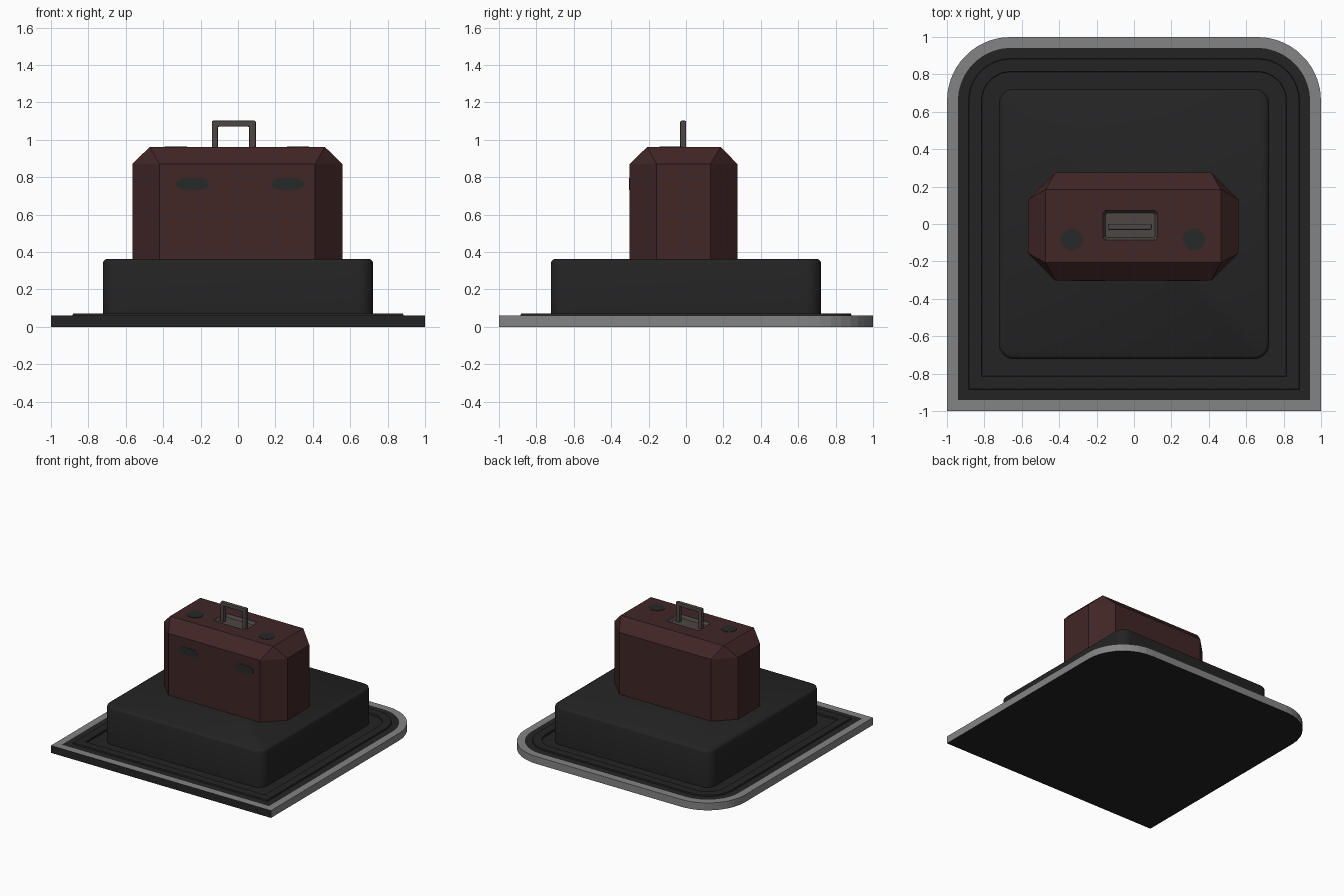
import bpy, bmesh, math

if "Cube" in bpy.data.objects:
    bpy.data.objects.remove(bpy.data.objects["Cube"])


def material(name, r, g, b):
    m = bpy.data.materials.new(name)
    m.diffuse_color = (r, g, b, 1)
    m.use_nodes = True
    m.node_tree.nodes["Principled BSDF"].inputs["Base Color"].default_value = m.diffuse_color
    return m


BLACK = material("soft_black", 0.017, 0.017, 0.017)
GREY = material("rim_grey", 0.23, 0.23, 0.23)
RED = material("dark_maroon", 0.052, 0.019, 0.019)
STEEL = material("warm_steel", 0.075, 0.062, 0.058)
SPOT = material("spot_charcoal", 0.020, 0.022, 0.022)


def loft(name, loops, mats, bands=None):
    """Skin a stack of equal-length loops; bands = material index of each band."""
    bm = bmesh.new()
    rings = [[bm.verts.new(p) for p in loop] for loop in loops]
    n = len(rings[0])
    bm.faces.new(rings[0][::-1])
    for b, (lo, hi) in enumerate(zip(rings, rings[1:])):
        for i in range(n):
            j = (i + 1) % n
            f = bm.faces.new((lo[i], lo[j], hi[j], hi[i]))
            f.material_index = bands[b] if bands else 0
    cap = bm.faces.new(rings[-1])
    cap.material_index = bands[-1] if bands else 0
    bmesh.ops.remove_doubles(bm, verts=bm.verts, dist=1e-5)
    bmesh.ops.recalc_face_normals(bm, faces=bm.faces)
    me = bpy.data.meshes.new(name)
    bm.to_mesh(me)
    bm.free()
    for m in mats:
        me.materials.append(m)
    ob = bpy.data.objects.new(name, me)
    bpy.context.collection.objects.link(ob)
    return ob


def smooth(ob, angle):
    bpy.ops.object.select_all(action='DESELECT')
    ob.select_set(True)
    bpy.context.view_layer.objects.active = ob
    bpy.ops.object.shade_smooth_by_angle(angle=math.radians(angle))


def rounded(h, z, back, front=0.0, seg=9):
    """Square of half size h with rounded back and front corners."""
    pts = []
    for sx, sy, r, a0 in ((1, 1, back, 0), (-1, 1, back, 90),
                          (-1, -1, front, 180), (1, -1, front, 270)):
        steps = seg if r > 0 else 0
        for k in range(steps + 1):
            a = math.radians(a0 + 90 * k / max(steps, 1))
            pts.append((sx * (h - r) + r * math.cos(a),
                        sy * (h - r) + r * math.sin(a), z))
    return pts


# Base plate with grey rim and raised inner ridge
base = loft("base_plate", [
    rounded(1.0, 0.0, 0.34), rounded(1.0, 0.06, 0.34),
    rounded(0.942, 0.06, 0.285), rounded(0.885, 0.06, 0.225),
    rounded(0.882, 0.07, 0.222), rounded(0.815, 0.07, 0.155),
    rounded(0.813, 0.055, 0.153)],
    [BLACK, GREY], [1, 1, 0, 0, 0, 0, 0])
for f in base.data.polygons:          # front edge and underside stay black
    if f.normal.y < -0.9 and f.center.y < -0.99 or f.normal.z < -0.9:
        f.material_index = 0

# Plinth block
plinth = loft("plinth", [rounded(h, z, r, r) for h, z, r in (
    (0.722, 0.05, 0.08), (0.722, 0.342, 0.08), (0.717, 0.354, 0.075),
    (0.704, 0.362, 0.062))], [BLACK])
smooth(plinth, 40)


# Case: octagonal body, chamfered top, recess for the handle
def octagon(x0, x1, y0, y1, c, z):
    return [(x0 + c, y0, z), (x1 - c, y0, z), (x1, y0 + c, z), (x1, y1 - c, z),
            (x1 - c, y1, z), (x0 + c, y1, z), (x0, y1 - c, z), (x0, y0 + c, z)]


body = (-0.565, 0.558, -0.302, 0.275, 0.145)
loft("case", [
    octagon(*body, 0.355), octagon(*body, 0.87),
    octagon(-0.472, 0.464, -0.207, 0.185, 0.0, 0.962),
    octagon(-0.166, 0.126, -0.086, 0.071, 0.012, 0.962),
    octagon(-0.152, 0.112, -0.073, 0.058, 0.008, 0.94)],
    [RED, STEEL], [0, 0, 0, 1, 1])

# Handle: square-section arch standing in the recess
profile = [(-0.14, 0.935), (-0.108, 0.935), (-0.108, 1.07), (0.06, 1.07),
           (0.06, 0.935), (0.095, 0.935), (0.095, 1.102), (-0.14, 1.102)]
handle = loft("handle", [[(x, y, z) for x, z in profile]
                         for y in (-0.031, 0.001)], [STEEL])
bev = handle.modifiers.new("soft_edges", 'BEVEL')
bev.width = 0.007
bev.segments = 2


# Dark painted spots on the top and front of the case
def spot(name, cx, c2, rx, r2, front, power):
    def ring(off):
        pts = []
        for k in range(24):
            a = math.tau * k / 24
            c, s = math.cos(a), math.sin(a)
            u = cx + rx * math.copysign(abs(c) ** power, c)
            v = c2 + r2 * math.copysign(abs(s) ** power, s)
            pts.append((u, -0.30 - off, v) if front else (u, v, 0.96 + off))
        return pts
    loft(name, [ring(0.0), ring(0.005)], [SPOT])


for side, tx, fx in (("left", -0.333, -0.242), ("right", 0.32, 0.265)):
    spot("top_spot_" + side, tx, -0.082, 0.059, 0.059, False, 1.0)
    spot("front_spot_" + side, fx, 0.764, 0.088, 0.032, True, 0.75)
